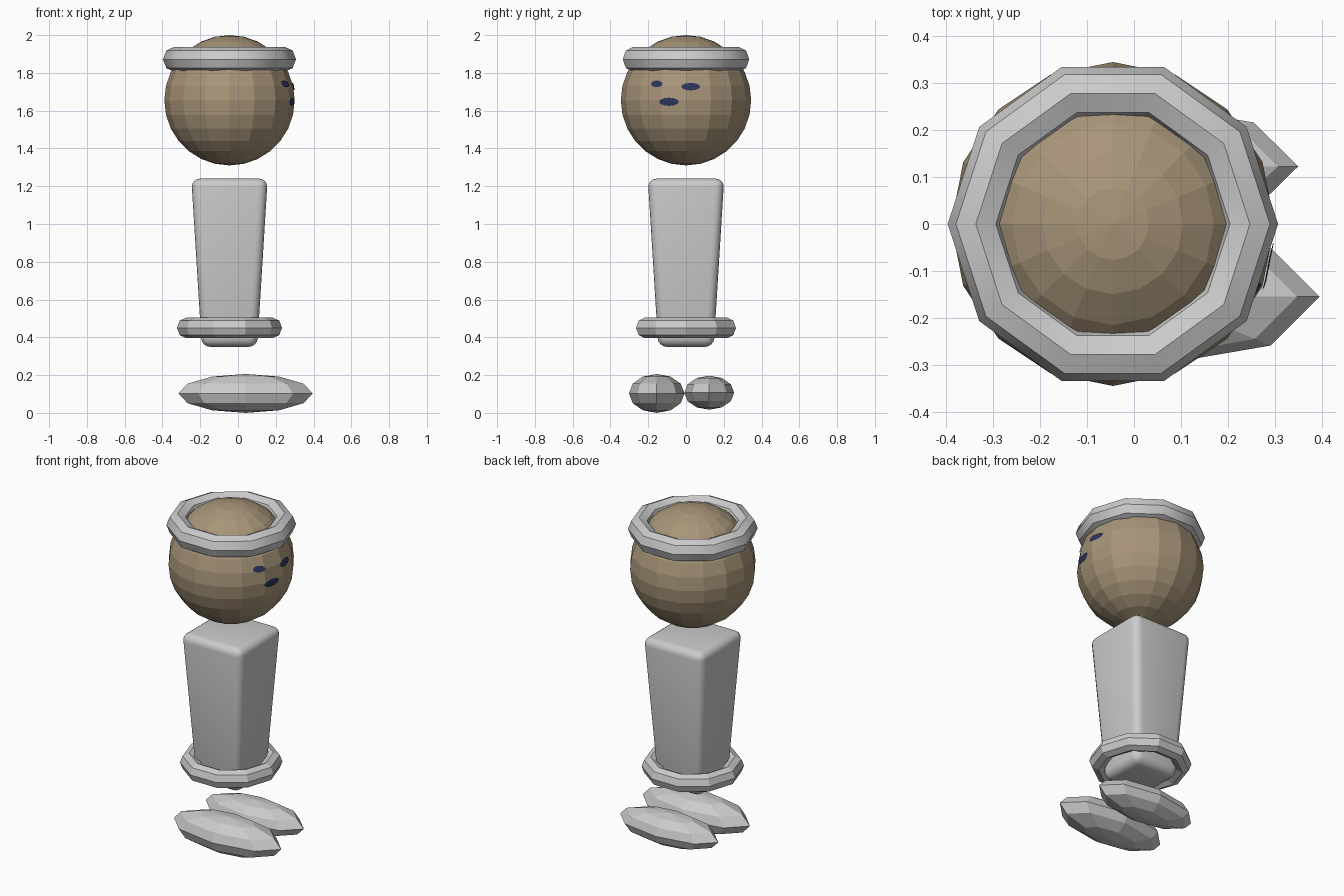
import bpy, bmesh, math
from mathutils import Vector
from mathutils.bvhtree import BVHTree

if "Cube" in bpy.data.objects:
    bpy.data.objects.remove(bpy.data.objects["Cube"])

CX = -0.045  # vertical axis shared by head, rings and body


def material(name, rgb):
    m = bpy.data.materials.new(name)
    m.diffuse_color = (*rgb, 1)
    m.use_nodes = True
    m.node_tree.nodes["Principled BSDF"].inputs["Base Color"].default_value = m.diffuse_color
    return m


GREY = material("light grey", (0.6, 0.6, 0.6))
BROWN = material("tan brown", (0.39, 0.30, 0.19))
NAVY = material("navy blue", (0.025, 0.035, 0.11))


def from_bmesh(name, bm, mat):
    me = bpy.data.meshes.new(name)
    bm.to_mesh(me)
    bm.free()
    ob = bpy.data.objects.new(name, me)
    me.materials.append(mat)
    bpy.context.collection.objects.link(ob)
    return ob


def ellipsoid(name, centre, radii, segs, rings, mat):
    bm = bmesh.new()
    bmesh.ops.create_uvsphere(bm, u_segments=segs, v_segments=rings, radius=1)
    for v in bm.verts:
        v.co = Vector(c + r * p for c, r, p in zip(centre, radii, v.co))
    return from_bmesh(name, bm, mat)


def ring(name, z, outer, minor, half_height):
    bpy.ops.mesh.primitive_torus_add(
        location=(CX, 0, z), major_segments=10, minor_segments=8,
        major_radius=outer - minor, minor_radius=minor)
    ob = bpy.context.object
    ob.name = name
    ob.scale.z = half_height / minor
    ob.data.materials.append(GREY)


# Head and the ring around its crown
head = ellipsoid("head", (CX, 0, 1.655), (0.345,) * 3, 16, 14, BROWN)
ring("head_ring", 1.872, 0.352, 0.06, 0.066)

# Tapered body with rounded edges
bm = bmesh.new()
bmesh.ops.create_cube(bm, size=2)
for v in bm.verts:
    top = v.co.z > 0
    half = 0.202 if top else 0.147
    v.co = Vector((CX + half * v.co.x, half * v.co.y, 1.24 if top else 0.35))
bmesh.ops.bevel(bm, geom=bm.edges[:], offset=0.045, offset_type='OFFSET',
                segments=4, profile=0.5, affect='EDGES')
body = from_bmesh("body", bm, GREY)
bpy.context.view_layer.objects.active = body
body.select_set(True)
bpy.ops.object.shade_smooth_by_angle(angle=math.radians(35))
body.select_set(False)

# Ring around the base of the body
ring("base_ring", 0.45, 0.278, 0.049, 0.054)

# Long low-poly feet pointing sideways
ellipsoid("foot_front", (0.04, -0.155, 0.103), (0.355, 0.147, 0.103), 8, 6, GREY)
ellipsoid("foot_back", (0.025, 0.123, 0.107), (0.325, 0.132, 0.09), 8, 6, GREY)

# Dark spots laid over the +x side of the head
tree = BVHTree.FromPolygons([v.co for v in head.data.vertices],
                            [p.vertices[:] for p in head.data.polygons])


def spot(name, y, z, ry, rz, sides=12, loops=3):
    def on_head(a, f):
        start = Vector((1, y + ry * f * math.cos(a), z + rz * f * math.sin(a)))
        return tree.ray_cast(start, Vector((-1, 0, 0)))[0] + Vector((0.006, 0, 0))

    bm = bmesh.new()
    centre = bm.verts.new(on_head(0, 0))
    rows = [[bm.verts.new(on_head(2 * math.pi * i / sides, (k + 1) / loops))
             for i in range(sides)] for k in range(loops)]
    for i in range(sides):
        j = (i + 1) % sides
        bm.faces.new((centre, rows[0][i], rows[0][j]))
        for a, b in zip(rows, rows[1:]):
            bm.faces.new((a[i], b[i], b[j], a[j]))
    from_bmesh(name, bm, NAVY)


for n, args in enumerate([(-0.155, 1.742, 0.03, 0.018),
                          (0.025, 1.727, 0.05, 0.02),
                          (-0.09, 1.647, 0.052, 0.022)], 1):
    spot(f"head_spot_{n}", *args)
